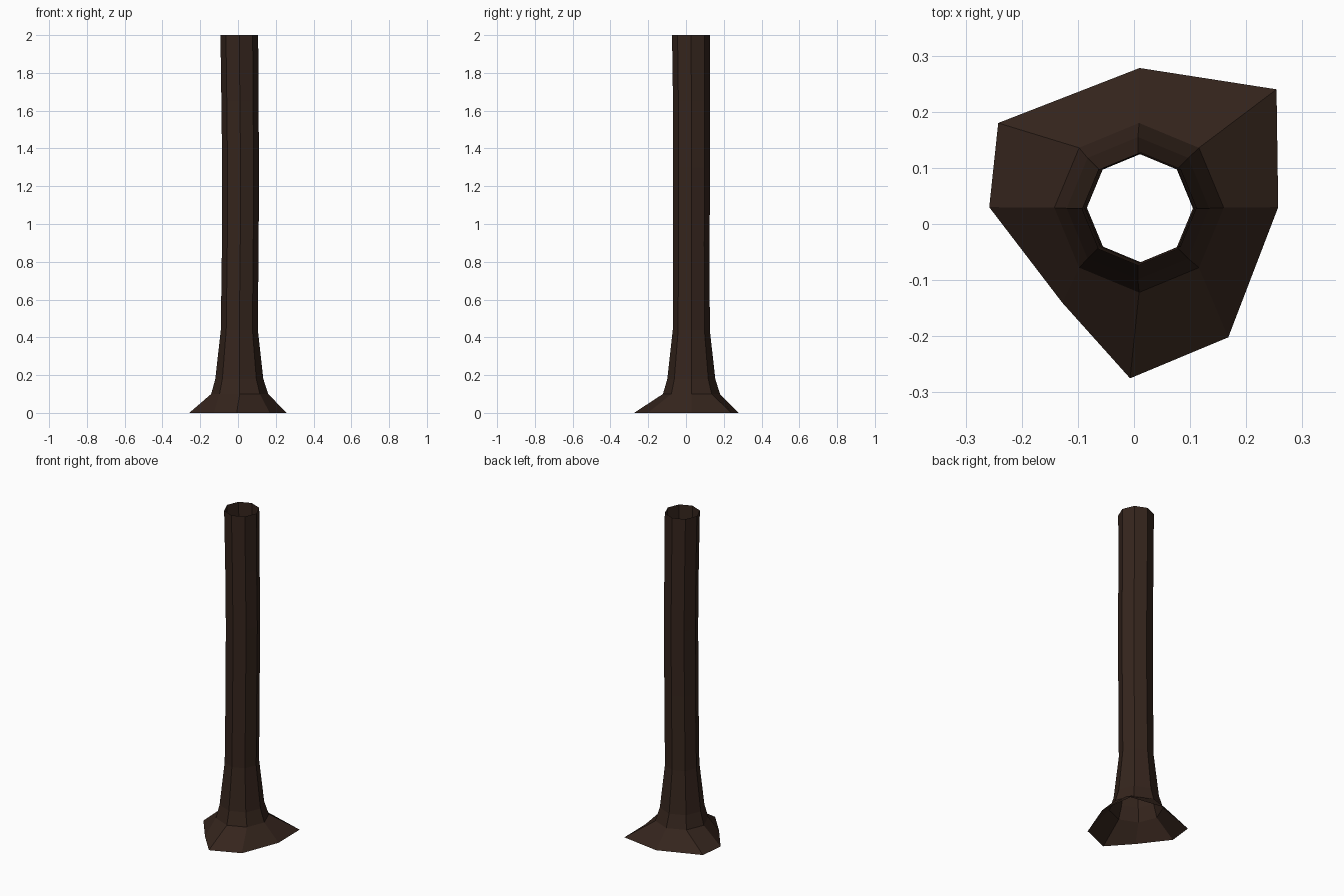
import bpy, bmesh, math

if "Cube" in bpy.data.objects:
    bpy.data.objects.remove(bpy.data.objects["Cube"])

SIDES = 8

def ring(cx, cy, r, z):
    return [(cx + r * math.cos(i * math.tau / SIDES),
             cy + r * math.sin(i * math.tau / SIDES), z) for i in range(SIDES)]

# Irregular root flare on the ground, counter-clockwise from +x
roots = [(0.257, 0.03), (0.254, 0.24), (0.01, 0.278), (-0.242, 0.18),
         (-0.258, 0.03), (-0.128, -0.14), (-0.007, -0.275), (0.168, -0.202)]

# Slightly wandering trunk: centre x, centre y, radius, height
trunk = [(0.009, 0.029, 0.151, 0.10), (0.007, 0.028, 0.127, 0.18),
         (0.007, 0.028, 0.098, 0.44), (0.012, 0.028, 0.097, 0.90),
         (0.014, 0.029, 0.098, 1.30), (0.010, 0.029, 0.098, 1.65),
         (0.007, 0.026, 0.100, 2.00)]

rings = [[(x, y, 0) for x, y in roots]] + [ring(*t) for t in trunk]

# Open-ended tube skinned between the rings
bm = bmesh.new()
loops = [[bm.verts.new(p) for p in r] for r in rings]
for low, high in zip(loops, loops[1:]):
    for i in range(SIDES):
        j = (i + 1) % SIDES
        bm.faces.new((low[i], low[j], high[j], high[i]))
mesh = bpy.data.meshes.new("tree_trunk")
bm.to_mesh(mesh)
bm.free()
obj = bpy.data.objects.new("tree_trunk", mesh)
bpy.context.collection.objects.link(obj)

# Dark bark
bark = bpy.data.materials.new("dark_bark")
bark.diffuse_color = (0.035, 0.018, 0.012, 1)
bark.use_nodes = True
bark.node_tree.nodes["Principled BSDF"].inputs["Base Color"].default_value = bark.diffuse_color
mesh.materials.append(bark)
